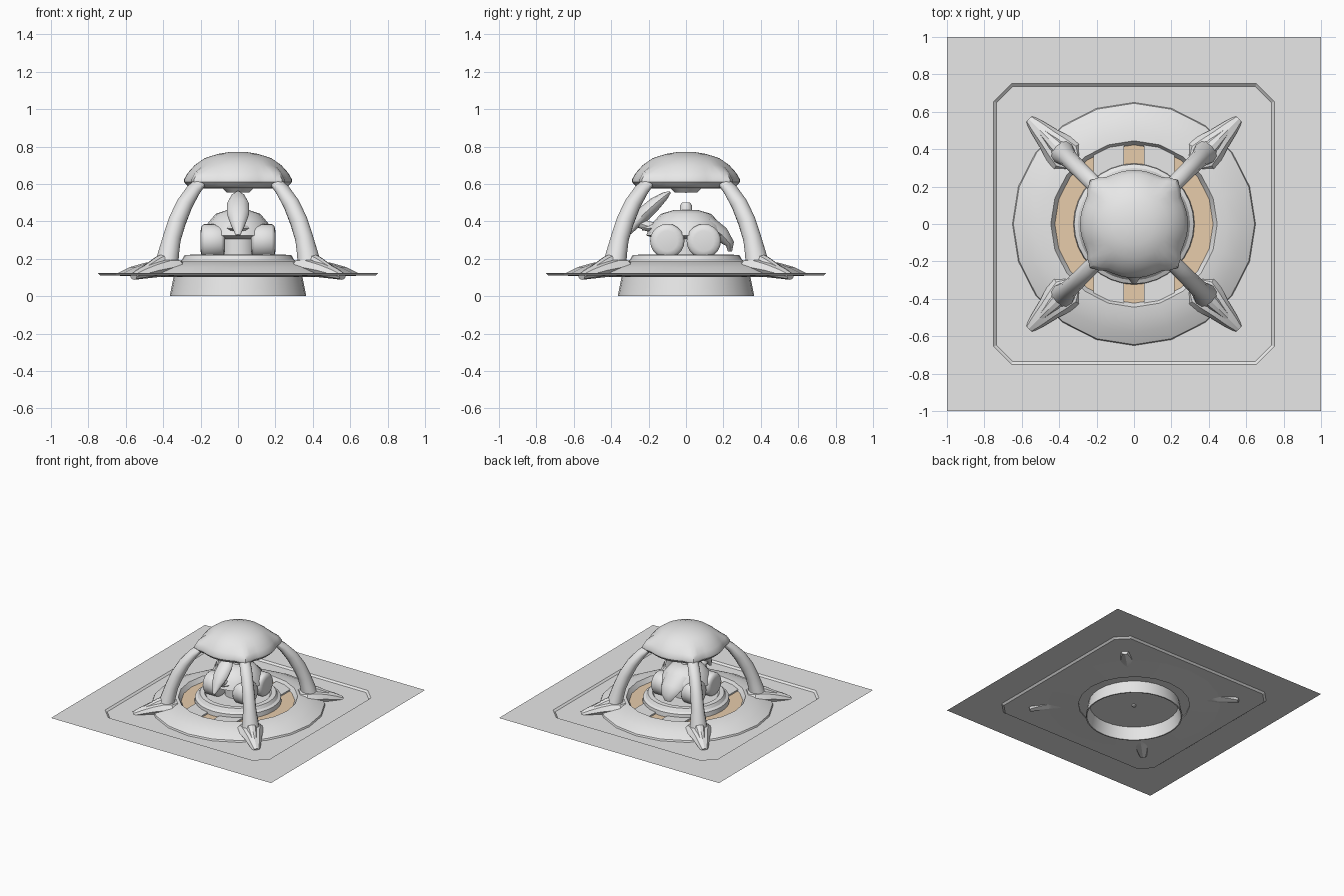
import bpy, bmesh, math
from mathutils import Matrix, Vector

if "Cube" in bpy.data.objects:
    bpy.data.objects.remove(bpy.data.objects["Cube"])


def material(name, rgb):
    m = bpy.data.materials.new(name)
    m.diffuse_color = (*rgb, 1)
    m.use_nodes = True
    m.node_tree.nodes["Principled BSDF"].inputs["Base Color"].default_value = m.diffuse_color
    return m


GREY = material("light_grey", (0.8, 0.8, 0.8))
TAN = material("tan", (0.82, 0.62, 0.42))


def finish(name, bm, mat=GREY, angle=32, fix=True):
    """Turn a bmesh into a named object, smooth below the given angle."""
    bmesh.ops.remove_doubles(bm, verts=bm.verts, dist=1e-5)
    if fix:
        bmesh.ops.recalc_face_normals(bm, faces=bm.faces)
    me = bpy.data.meshes.new(name)
    bm.to_mesh(me)
    bm.free()
    me.materials.append(mat)
    ob = bpy.data.objects.new(name, me)
    bpy.context.collection.objects.link(ob)
    bpy.ops.object.select_all(action='DESELECT')
    ob.select_set(True)
    bpy.context.view_layer.objects.active = ob
    bpy.ops.object.shade_smooth_by_angle(angle=math.radians(angle))
    return ob


def skin(bm, rings, caps=False):
    """Join successive loops of points with quads."""
    loops = [[bm.verts.new(p) for p in r] for r in rings]
    n = len(loops[0])
    for a, b in zip(loops, loops[1:]):
        for i in range(n):
            j = (i + 1) % n
            bm.faces.new((a[i], a[j], b[j], b[i]))
    if caps:
        bm.faces.new(loops[0])
        bm.faces.new(loops[-1])


def lathe(name, profile, segs, mat=GREY, sy=1.0, lobe=None, angle=32):
    """Revolve (radius, z) points; lobe(angle, z) scales the radius."""
    bm = bmesh.new()
    rings = []
    for r, z in profile:
        ring = []
        for i in range(segs):
            a = math.tau * i / segs
            k = r * (lobe(a, z) if lobe else 1)
            ring.append((k * math.cos(a), sy * k * math.sin(a), z))
        rings.append(ring)
    skin(bm, rings)
    bmesh.ops.dissolve_degenerate(bm, dist=1e-6, edges=bm.edges)
    return finish(name, bm, mat, angle)


def loft(name, sections, heading, sides=12, angle=40):
    """Oval sections (distance, z, half width, half depth) along a heading."""
    bm = bmesh.new()
    pts = [Vector((s[0], 0, s[1])) for s in sections]
    rings = []
    for i, (u, z, w, d) in enumerate(sections):
        t = (pts[min(i + 1, len(pts) - 1)] - pts[max(i - 1, 0)]).normalized()
        n = Vector((-t.z, 0, t.x))
        rings.append([pts[i] + Vector((0, w * math.cos(math.tau * k / sides), 0))
                      + n * d * math.sin(math.tau * k / sides) for k in range(sides)])
    skin(bm, rings, caps=True)
    bmesh.ops.rotate(bm, verts=bm.verts, matrix=Matrix.Rotation(heading, 3, 'Z'))
    return finish(name, bm, GREY, angle)


def box(name, loc, size, mat=GREY):
    bm = bmesh.new()
    bmesh.ops.create_cube(bm, size=1)
    bmesh.ops.scale(bm, vec=size, verts=bm.verts)
    bmesh.ops.translate(bm, vec=loc, verts=bm.verts)
    return finish(name, bm, mat)


# Square ground plate with a shallow chamfered recess
bm = bmesh.new()


def octagon(a, c, z):
    out = []
    for k in range(4):
        m = Matrix.Rotation(k * math.pi / 2, 3, 'Z')
        out += [bm.verts.new(m @ Vector(p)) for p in ((a, c, z), (c, a, z))]
    return out


top = octagon(0.75, 0.655, 0.123)
low = octagon(0.735, 0.648, 0.11)
corner = [bm.verts.new(Matrix.Rotation(k * math.pi / 2, 3, 'Z') @ Vector((1, 1, 0.123)))
          for k in range(4)]
for k in range(4):
    bm.faces.new((corner[k], top[2 * k + 1], top[2 * k]))
    bm.faces.new((corner[k], corner[(k + 1) % 4], top[(2 * k + 2) % 8], top[2 * k + 1]))
for i in range(8):
    bm.faces.new((top[i], top[(i + 1) % 8], low[(i + 1) % 8], low[i]))
bm.faces.new(low)
finish("ground_plate", bm, angle=10, fix=False)

# Raised ring, coloured floor and the two rails across it
lathe("outer_ring", [(0.42, 0.102), (0.65, 0.11), (0.645, 0.123), (0.58, 0.155),
                     (0.50, 0.178), (0.445, 0.185), (0.417, 0.14), (0.42, 0.102)], 20, angle=25)
lathe("ring_floor", [(0, 0.15), (0.425, 0.15)], 20, TAN)
for s in (-1, 1):
    box("floor_rail", (s * 0.135, 0, 0.152), (0.165, 0.85, 0.02))

# Hollow foundation tube below the plate
lathe("foundation", [(0, 0.1), (0.335, 0.1), (0.355, 0), (0.365, 0), (0.342, 0.115)], 32)
lathe("foundation_pin", [(0, 0.085), (0.014, 0.085), (0.014, 0.1)], 10)

# Round pedestal
lathe("pedestal", [(0.325, 0.14), (0.32, 0.185), (0.30, 0.195), (0.285, 0.22),
                   (0.25, 0.222), (0.24, 0.21), (0, 0.21)], 32)


# Canopy, bulging where the four arms join
def canopy_lobe(a, z):
    if z < 0.58 or z > 0.67:
        return 1
    return 1 + 0.15 * max(0, -math.cos(4 * a)) ** 4


lathe("canopy", [(0, 0.553), (0.06, 0.555), (0.08, 0.575), (0.25, 0.578), (0.27, 0.59),
                 (0.288, 0.61), (0.288, 0.625), (0.268, 0.66), (0.232, 0.70),
                 (0.18, 0.737), (0.11, 0.76), (0.05, 0.77), (0, 0.772)], 48, lobe=canopy_lobe)

# Four arched arms with pointed claw feet
for k in range(4):
    h = math.pi / 4 + k * math.pi / 2
    loft("arm", [(0.27, 0.62, 0.04, 0.025), (0.34, 0.565, 0.045, 0.035),
                 (0.405, 0.49, 0.045, 0.045), (0.46, 0.40, 0.047, 0.05),
                 (0.50, 0.31, 0.05, 0.05), (0.525, 0.23, 0.06, 0.055),
                 (0.545, 0.15, 0.07, 0.065)], h)
    loft("claw_foot", [(0.46, 0.165, 0.06, 0.03), (0.51, 0.16, 0.105, 0.045),
                       (0.57, 0.155, 0.09, 0.05), (0.65, 0.14, 0.065, 0.042),
                       (0.73, 0.122, 0.045, 0.03), (0.79, 0.105, 0.025, 0.018)], h, 8, 25)
    loft("foot_ridge", [(0.54, 0.215, 0.04, 0.02), (0.60, 0.19, 0.035, 0.025),
                        (0.69, 0.15, 0.022, 0.02), (0.78, 0.115, 0.008, 0.008)], h, 8, 25)

# Four fat rollers under the central body
for x in (-0.135, 0.135):
    for y in (-0.1, 0.095):
        bm = bmesh.new()
        rings = []
        for dx, r in ((-0.065, 0.055), (-0.06, 0.08), (-0.045, 0.092),
                      (0.045, 0.092), (0.06, 0.08), (0.065, 0.055)):
            rings.append([(x + dx, y + r * math.cos(math.tau * i / 20),
                           0.295 + r * math.sin(math.tau * i / 20)) for i in range(20)])
        skin(bm, rings, caps=True)
        finish("roller", bm, angle=50)

# Central body shell, nub, front prow and rear tail
lathe("body_shell", [(0, 0.30), (0.15, 0.31), (0.19, 0.325), (0.17, 0.38), (0.12, 0.44),
                     (0.06, 0.46), (0, 0.462)], 16, sy=1.12)
lathe("body_nub", [(0.034, 0.45), (0.032, 0.485), (0.022, 0.50), (0, 0.502)], 16)
lathe("body_core", [(0.1, 0.21), (0.1, 0.33)], 16)
loft("body_prow", [(0.10, 0.375, 0.11, 0.035), (0.17, 0.365, 0.07, 0.025),
                   (0.235, 0.36, 0.02, 0.008)], -math.pi / 2, 10)
loft("body_tail", [(0.11, 0.39, 0.11, 0.05), (0.19, 0.33, 0.09, 0.045),
                   (0.235, 0.28, 0.06, 0.025), (0.235, 0.24, 0.03, 0.012)], math.pi / 2, 10)

# Pointed, tilted head shield held at the front
loft("head_shield", [(0.315, 0.325, 0.012, 0.008), (0.275, 0.385, 0.04, 0.028),
                     (0.225, 0.44, 0.06, 0.04), (0.165, 0.495, 0.06, 0.035),
                     (0.115, 0.535, 0.038, 0.022), (0.085, 0.557, 0.01, 0.006)],
     -math.pi / 2, 12)
loft("neck", [(0.25, 0.39, 0.03, 0.025), (0.19, 0.37, 0.035, 0.03),
              (0.10, 0.36, 0.04, 0.035)], -math.pi / 2, 10)
